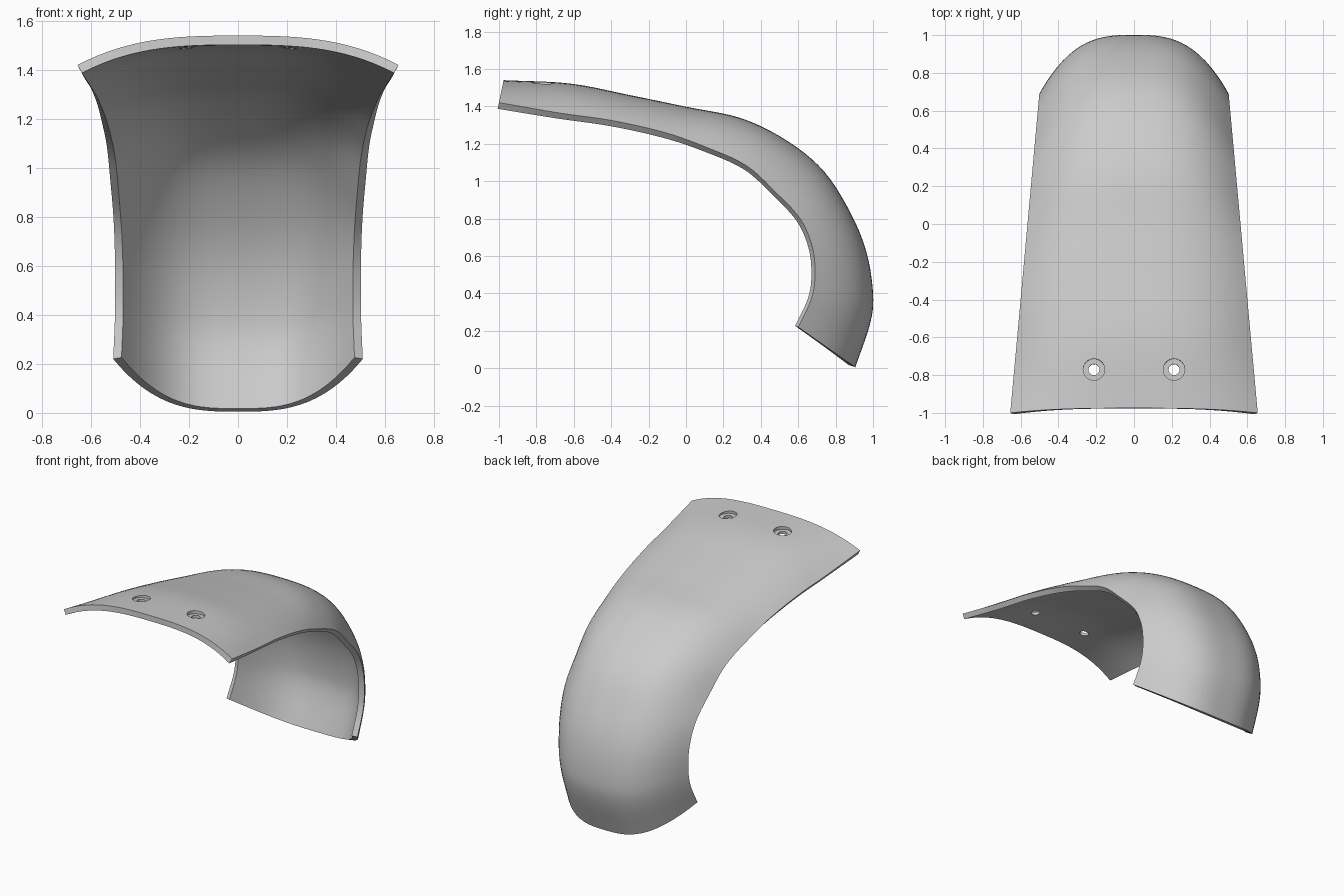
import bpy
import bmesh
from math import pi
from mathutils import Vector, Matrix

cube = bpy.data.objects.get("Cube")
if cube:
    bpy.data.objects.remove(cube, do_unlink=True)

plastic = bpy.data.materials.new("light grey plastic")
plastic.use_nodes = True
GREY = (0.6, 0.6, 0.6, 1)
plastic.diffuse_color = GREY
plastic.node_tree.nodes["Principled BSDF"].inputs["Base Color"].default_value = GREY

THICK = 0.038
# Matching (y, z) stations along the crown and along the side edge
CROWN = [(-.975, 1.54), (-.62, 1.522), (-.3, 1.46), (0, 1.398), (.3, 1.335), (.55, 1.21),
         (.74, 1.05), (.88, .83), (.965, .62), (1, .4), (.985, .24), (.905, .005)]
EDGE = [(-1, 1.42), (-.68, 1.365), (-.4, 1.325), (-.12, 1.262), (.1, 1.185), (.32, 1.085),
        (.48, .94), (.61, .80), (.675, .65), (.69, .5), (.67, .37), (.60, .22)]


def smooth_path(points, steps=5):
    """Catmull-Rom path through the points."""
    p = [Vector(q) for q in points]
    p = [2 * p[0] - p[1]] + p + [2 * p[-1] - p[-2]]
    path = []
    for a, b, c, d in zip(p, p[1:], p[2:], p[3:]):
        for i in range(steps):
            t = i / steps
            path.append(0.5 * (2 * b + (c - a) * t + (2 * a - 5 * b + 4 * c - d) * t ** 2
                               + (3 * b - a - 3 * c + d) * t ** 3))
    return path + [p[-2]]


def object_from(bm, name):
    bmesh.ops.recalc_face_normals(bm, faces=bm.faces)
    mesh = bpy.data.meshes.new(name)
    bm.to_mesh(mesh)
    bm.free()
    mesh.materials.append(plastic)
    obj = bpy.data.objects.new(name, mesh)
    bpy.context.collection.objects.link(obj)
    return obj


# Curved shell: arched sections lofted from the front lip to the rear tip
bm = bmesh.new()
SEG = 32
rows = []
for crown, edge in zip(smooth_path(CROWN), smooth_path(EDGE)):
    width = 0.655 - 0.091 * (edge.x + 1)
    row = []
    for i in range(SEG + 1):
        u = 2 * i / SEG - 1
        yz = crown.lerp(edge, abs(u) ** 2.9)
        row.append(bm.verts.new((u * width, yz.x, yz.y)))
    rows.append(row)
for r, s in zip(rows, rows[1:]):
    for i in range(SEG):
        bm.faces.new((r[i], s[i], s[i + 1], r[i + 1]))
fender = object_from(bm, "fender_shell")
if fender.data.polygons[SEG // 2].normal.z < 0:
    fender.data.flip_normals()
solid = fender.modifiers.new("thickness", 'SOLIDIFY')
solid.thickness = THICK
solid.offset = -1
solid.use_even_offset = True


# Counterbored bolt holes
def hole_cutter(name, centre, normal, radius, bore):
    bm = bmesh.new()
    profile = [(0, -.15), (bore, -.15), (bore, -.02), (radius, -.02), (radius, .1), (0, .1)]
    verts = [bm.verts.new((r, 0, z)) for r, z in profile]
    edges = [bm.edges.new(pair) for pair in zip(verts, verts[1:])]
    bmesh.ops.spin(bm, geom=verts + edges, axis=(0, 0, 1), cent=(0, 0, 0),
                   angle=2 * pi, steps=32)
    bmesh.ops.remove_doubles(bm, verts=bm.verts, dist=1e-4)
    turn = Vector(normal).to_track_quat('Z', 'Y').to_matrix().to_4x4()
    bm.transform(Matrix.Translation(centre) @ turn)
    cutter = object_from(bm, name)
    cutter.hide_render = True
    return cutter


cutters = []
for side, sx in (("left", 1), ("right", -1)):
    cutters.append(hole_cutter("front_hole_" + side, (sx * .212, -.77, 1.528),
                               (0, .05, 1), .057, .029))
    cutters.append(hole_cutter("rear_hole_" + side, (sx * .142, .943, .112),
                               (sx * .1, .95, -.3), .052, .029))
for cutter in cutters:
    cut = fender.modifiers.new(cutter.name, 'BOOLEAN')
    cut.operation = 'DIFFERENCE'
    cut.solver = 'EXACT'
    cut.object = cutter

# Bake the cuts, drop the cutters and shade smoothly
bpy.context.view_layer.update()
depsgraph = bpy.context.evaluated_depsgraph_get()
baked = bpy.data.meshes.new_from_object(fender.evaluated_get(depsgraph))
fender.modifiers.clear()
fender.data = baked
for cutter in cutters:
    bpy.data.objects.remove(cutter, do_unlink=True)
bpy.ops.object.select_all(action='DESELECT')
fender.select_set(True)
bpy.context.view_layer.objects.active = fender
bpy.ops.object.shade_smooth_by_angle(angle=pi / 6)
